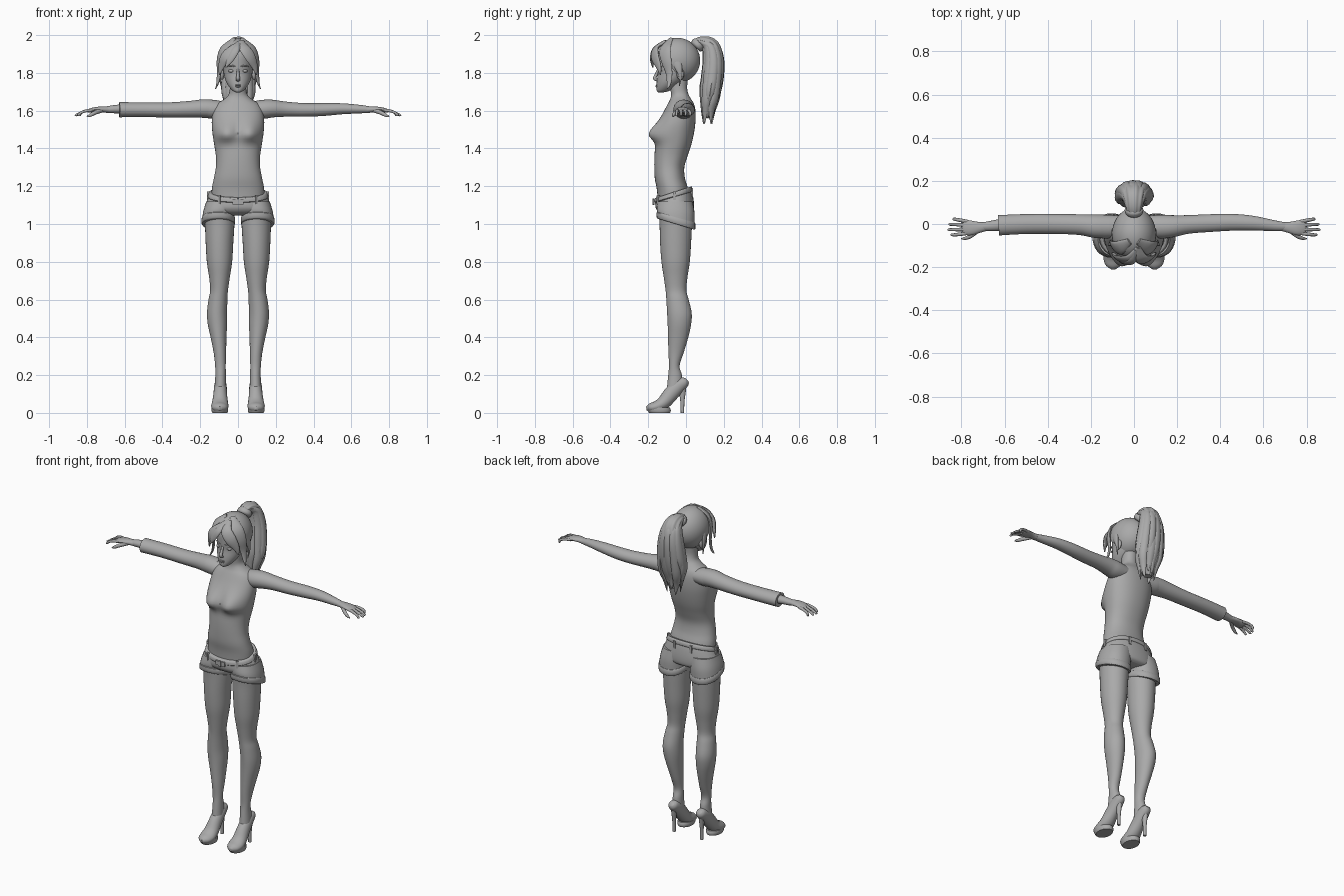
import bpy, bmesh, math
from mathutils import Vector

mat = bpy.data.materials.new("plain_grey")
mat.diffuse_color = (0.4, 0.4, 0.4, 1)


def finish(bm, name):
    bmesh.ops.recalc_face_normals(bm, faces=bm.faces)
    me = bpy.data.meshes.new(name)
    bm.to_mesh(me)
    bm.free()
    me.materials.append(mat)
    ob = bpy.data.objects.new(name, me)
    bpy.context.collection.objects.link(ob)
    return ob


def smooth_rows(rows, sub):
    """Catmull-Rom interpolation of all the numbers in the rows."""
    out = []
    for i in range(len(rows) - 1):
        p0, p1, p2 = rows[max(i - 1, 0)], rows[i], rows[i + 1]
        p3 = rows[min(i + 2, len(rows) - 1)]
        for k in range(sub):
            t = k / sub
            out.append([0.5 * (2 * b + (c - a) * t + (2 * a - 5 * b + 4 * c - d) * t * t
                               + (3 * b - a - 3 * c + d) * t ** 3)
                        for a, b, c, d in zip(p0, p1, p2, p3)])
    return out + [list(rows[-1])]


def skin(name, rings):
    bm = bmesh.new()
    vs = [[bm.verts.new(p) for p in r] for r in rings]
    n = len(vs[0])
    for a, b in zip(vs, vs[1:]):
        for i in range(n):
            bm.faces.new((a[i], a[(i + 1) % n], b[(i + 1) % n], b[i]))
    bm.faces.new(vs[0])
    bm.faces.new(vs[-1])
    return finish(bm, name)


def oval(a, b, segs, power=2.0):
    for i in range(segs):
        t = 2 * math.pi * i / segs
        c, s = math.cos(t), math.sin(t)
        yield (a * math.copysign(abs(c) ** (2 / power), c),
               b * math.copysign(abs(s) ** (2 / power), s))


def body_loft(name, rows, sx=1, segs=32, sub=4, power=2.2):
    """Rows: z, centre x, half width, front y, back y, tilt along y."""
    rings = []
    for z, cx, hx, yf, yb, tilt in smooth_rows(rows, sub):
        ring = []
        for u, v in oval(hx, (yb - yf) / 2, segs, power):
            y = (yf + yb) / 2 + v
            ring.append(Vector((sx * (cx + u), y, z + tilt * (y + 0.055))))
        rings.append(ring)
    return skin(name, rings)


def path_loft(name, rows, side=None, centre=None, sx=1, segs=16, sub=4, ridge=0.0):
    """Rows: x, y, z, half size along side, half size across it."""
    pts = smooth_rows(rows, sub)
    P = [Vector(p[:3]) for p in pts]
    rings = []
    for i, p in enumerate(P):
        t = (P[min(i + 1, len(P) - 1)] - P[max(i - 1, 0)]).normalized()
        s = t.cross(p - Vector(centre)) if centre else Vector(side)
        s = (s - t * s.dot(t)).normalized()
        n = t.cross(s)
        ring = []
        for k, (u, v) in enumerate(oval(max(pts[i][3], .001), max(pts[i][4], .001), segs)):
            g = 1 + ridge * math.cos(9 * 2 * math.pi * k / segs)
            q = p + s * u * g + n * v * g
            ring.append(Vector((sx * q.x, q.y, q.z)))
        rings.append(ring)
    return skin(name, rings)


def ball(name, c, r, segs=16):
    bm = bmesh.new()
    bmesh.ops.create_uvsphere(bm, u_segments=segs, v_segments=segs // 2 + 2, radius=1)
    for v in bm.verts:
        v.co = Vector([c[i] + v.co[i] * r[i] for i in range(3)])
    return finish(bm, name)


def box(name, c, size, turn=0.0):
    bm = bmesh.new()
    bmesh.ops.create_cube(bm, size=1)
    for v in bm.verts:
        v.co = Vector((v.co.x * size[0], v.co.y * size[1], v.co.z * size[2]))
    ob = finish(bm, name)
    ob.location, ob.rotation_euler = c, (0, 0, turn)
    return ob


# Torso and neck
torso = body_loft("torso", [
    (1.10, 0, .138, -.148, .02, 0), (1.18, 0, .139, -.154, .012, 0),
    (1.24, 0, .128, -.165, -.005, 0), (1.30, 0, .117, -.168, -.009, 0),
    (1.36, 0, .117, -.167, .008, 0), (1.42, 0, .126, -.163, .028, 0),
    (1.48, 0, .135, -.162, .042, 0), (1.54, 0, .139, -.145, .05, 0),
    (1.60, 0, .132, -.115, .05, 0), (1.635, 0, .112, -.097, .042, 0),
    (1.66, 0, .075, -.084, .028, 0), (1.685, 0, .05, -.079, .014, 0),
    (1.72, 0, .043, -.083, .006, 0), (1.77, 0, .043, -.085, .01, 0)], segs=48)
for v in torso.data.vertices:  # bust
    x, y, z = v.co
    if y < -.06:
        h = .06 if z > 1.475 else .038
        v.co.y -= .043 * math.exp(-((abs(x) - .065) / .055) ** 2 - ((z - 1.475) / h) ** 2)

# Shorts: seat, waistband, belt loops, buckle
body_loft("shorts_seat", [
    (1.165, 0, .148, -.159, .026, .3), (1.13, 0, .162, -.162, .036, .25),
    (1.09, 0, .176, -.158, .043, .1), (1.06, 0, .165, -.142, .04, 0),
    (1.045, 0, .12, -.11, .02, 0)])
body_loft("waistband", [
    (1.172, 0, .148, -.161, .026, .32), (1.17, 0, .153, -.166, .031, .32),
    (1.15, 0, .16, -.168, .037, .3), (1.145, 0, .155, -.162, .033, .3)], sub=2)
box("buckle", (0, -.168, 1.117), (.06, .012, .026))
box("buckle_bar", (0, -.174, 1.117), (.012, .008, .034))
for s in (-1, 1):
    box("front_loop", (s * .098, -.147, 1.128), (.014, .012, .045), s * .5)
    box("side_loop", (s * .158, -.06, 1.15), (.012, .016, .045))
    box("back_loop", (s * .055, .03, 1.165), (.014, .014, .045))

# Head, face and ears
body_loft("head", [
    (1.697, 0, .012, -.148, -.12, 0), (1.706, 0, .029, -.155, -.085, 0),
    (1.73, 0, .05, -.156, -.05, 0), (1.76, 0, .066, -.154, -.01, 0),
    (1.80, 0, .076, -.149, .03, 0), (1.84, 0, .08, -.152, .05, 0),
    (1.90, 0, .08, -.15, .055, 0), (1.95, 0, .06, -.12, .035, 0),
    (1.972, 0, .03, -.08, .005, 0)], power=2)
path_loft("nose", [(0, -.146, 1.82, .006, .006), (0, -.158, 1.79, .008, .008),
                   (0, -.166, 1.771, .011, .009), (0, -.152, 1.76, .011, .006)], side=(1, 0, 0))
ball("upper_lip", (0, -.154, 1.735), (.016, .007, .004))
ball("lower_lip", (0, -.154, 1.728), (.013, .007, .005))
for s in (-1, 1):
    ball("eye", (s * .034, -.133, 1.81), (.017, .013, .009))
    path_loft("eyebrow", [(.014, -.15, 1.832, .003, .003), (.034, -.147, 1.839, .004, .003),
                          (.056, -.128, 1.834, .002, .002)], side=(0, 0, 1), sx=s, segs=8)
    ball("ear", (s * .085, -.03, 1.795), (.012, .02, .032))

# Hair cap cut open over the face
bm = bmesh.new()
bmesh.ops.create_uvsphere(bm, u_segments=40, v_segments=24, radius=1)
for v in bm.verts:
    v.co = Vector((v.co.x * .102, -.048 + v.co.y * .123, 1.866 + v.co.z * .12))
bmesh.ops.bisect_plane(bm, geom=bm.verts[:] + bm.edges[:] + bm.faces[:],
                       plane_co=(0, -.07, 1.82), plane_no=(0, -.2, -.18), clear_outer=True)
finish(bm, "hair_cap")

# Parted fringe and side locks
C = (0, -.045, 1.85)
for s, shift in ((-1, .02), (1, -.02)):
    path_loft("fringe", [(-shift, -.11, 1.968, .012, .008), (.025 - shift / 2, -.16, 1.93, .03, .01),
                         (.065, -.164, 1.885, .032, .01), (.088, -.145, 1.835, .02, .009),
                         (.098, -.135, 1.79, .003, .003)], centre=C, sx=s)
    path_loft("side_lock", [(.02, -.08, 1.98, .015, .008), (.07, -.11, 1.93, .035, .01),
                            (.094, -.105, 1.87, .032, .01), (.1, -.09, 1.80, .02, .008),
                            (.108, -.09, 1.745, .012, .006), (.12, -.1, 1.715, .002, .002)],
              centre=C, sx=s)
    path_loft("temple_lock", [(.09, -.06, 1.88, .025, .008), (.097, -.04, 1.83, .02, .008),
                              (.096, -.03, 1.78, .008, .006), (.09, -.035, 1.73, .002, .002)],
              centre=C, sx=s)
path_loft("fringe_tip", [(.01, -.12, 1.965, .01, .006), (-.01, -.17, 1.925, .02, .009),
                         (-.04, -.18, 1.875, .02, .008), (-.065, -.176, 1.83, .003, .003)], centre=C)

# Ponytail with a band and loose strands
tail = [(.045, 1.95, .03, .025), (.085, 1.965, .038, .028), (.13, 1.94, .052, .045),
        (.145, 1.87, .07, .052), (.14, 1.78, .084, .055), (.128, 1.70, .088, .053),
        (.118, 1.63, .065, .04), (.115, 1.56, .025, .02)]
path_loft("ponytail", [(0, y, z, w, d) for y, z, w, d in tail], side=(1, 0, 0), segs=54, ridge=.05)
path_loft("hair_band", [(0, .05, 1.935, .03, .03), (0, .057, 1.942, .042, .038),
                        (0, .07, 1.955, .042, .038), (0, .077, 1.962, .03, .03)], side=(1, 0, 0))
for i in range(11):
    a = 2 * math.pi * i / 11
    drop = (0, .03, -.015)[i % 3]
    rows = []
    for k, (y, z, w, d) in enumerate(tail[1:]):
        r = (.012, .02, .026, .028, .025, .018, .002)[k]
        flare = 1.0 if k < 6 else 1.9
        rows.append((math.cos(a) * w * .85 * flare, y + math.sin(a) * d * .8 * flare,
                     z - (drop if k > 3 else 0), r, r * .6))
    path_loft("ponytail_strand", rows, side=(-math.sin(a), math.cos(a), .01), segs=10)

# Arms and hands
for s in (-1, 1):
    path_loft("arm", [
        (.06, -.012, 1.604, .05, .042), (.13, -.012, 1.607, .055, .05),
        (.18, -.01, 1.611, .051, .047), (.25, -.002, 1.608, .043, .04),
        (.35, .004, 1.604, .041, .036), (.45, .008, 1.606, .039, .034),
        (.55, .004, 1.61, .034, .029), (.65, -.008, 1.608, .025, .022),
        (.70, -.012, 1.605, .02, .017)], side=(0, 1, 0), sx=s, segs=24)
    path_loft("palm", [
        (.685, -.012, 1.605, .02, .017), (.72, -.016, 1.607, .026, .015),
        (.755, -.018, 1.606, .034, .013), (.785, -.016, 1.6, .034, .011),
        (.797, -.016, 1.597, .026, .007)], side=(0, 1, 0), sx=s)
    for i, tip in enumerate((.85, .862, .858, .84)):
        y0, y1 = -.043 + .018 * i, -.05 + .024 * i
        path_loft("finger", [
            (.77, y0, 1.602, .008, .008), (.80, (y0 + y1) / 2, 1.6, .0085, .008),
            (.83, y1, 1.59, .0075, .007), (tip - .004, y1, 1.576, .006, .006),
            (tip, y1, 1.573, .002, .002)], side=(0, 1, 0), sx=s, segs=10)
    path_loft("thumb", [
        (.72, -.028, 1.602, .012, .01), (.755, -.055, 1.59, .011, .01),
        (.78, -.066, 1.577, .009, .008), (.8, -.068, 1.568, .003, .003)],
        side=(0, 0, 1), sx=s, segs=10)

# Single long sleeve
path_loft("sleeve", [
    (.12, -.012, 1.607, .054, .049), (.18, -.01, 1.611, .054, .049),
    (.25, -.003, 1.608, .048, .044), (.36, 0, 1.604, .046, .04),
    (.50, 0, 1.605, .046, .039), (.628, -.006, 1.605, .047, .04)],
    side=(0, 1, 0), sx=-1, segs=32)

for s in (-1, 1):
    # Shorts legs with turned cuffs
    body_loft("shorts_leg", [
        (1.12, .085, .083, -.15, .035, 0), (1.07, .098, .085, -.155, .045, -.1),
        (1.03, .104, .085, -.152, .045, -.27), (1.0, .104, .085, -.149, .044, -.3)], s)
    body_loft("shorts_cuff", [
        (1.036, .104, .083, -.15, .044, -.28), (1.033, .104, .088, -.156, .049, -.28),
        (1.005, .104, .089, -.155, .049, -.3), (1.0, .104, .083, -.149, .043, -.3)], s, sub=2)
    # Leg
    body_loft("leg", [
        (1.06, .1, .078, -.145, .035, 0), (1.0, .097, .078, -.14, .032, 0),
        (.90, .098, .073, -.137, .027, 0), (.80, .098, .067, -.13, .02, 0),
        (.72, .098, .055, -.118, .008, 0), (.65, .1, .047, -.108, .002, 0),
        (.60, .106, .05, -.104, .014, 0), (.53, .111, .053, -.1, .03, 0),
        (.47, .109, .051, -.097, .027, 0), (.40, .103, .042, -.095, .012, 0),
        (.32, .096, .033, -.093, -.012, 0), (.25, .093, .028, -.09, -.034, 0),
        (.20, .092, .028, -.094, -.022, 0), (.14, .093, .03, -.1, -.02, 0)], s, power=2)
    # High-heeled shoe
    path_loft("shoe", [
        (.093, .006, .175, .015, .012), (.093, -.006, .165, .027, .028),
        (.093, -.04, .142, .033, .038), (.094, -.08, .1, .036, .04),
        (.095, -.118, .055, .042, .036), (.096, -.155, .034, .046, .03),
        (.096, -.19, .027, .036, .023), (.096, -.21, .024, .01, .01)],
        side=(1, 0, 0), sx=s, segs=20)
    body_loft("platform_sole", [(0, .096, .04, -.195, -.085, 0),
                                (.012, .096, .044, -.203, -.08, 0),
                                (.028, .096, .044, -.206, -.085, 0)], s, sub=2, power=2)
    body_loft("heel_spike", [(0, .093, .009, -.028, -.01, 0), (.06, .093, .01, -.03, -.008, 0),
                             (.12, .093, .015, -.04, 0, 0), (.17, .093, .025, -.055, .005, 0)],
              s, segs=16, power=2)

bpy.ops.object.select_all(action='SELECT')
bpy.context.view_layer.objects.active = torso
bpy.ops.object.shade_smooth_by_angle(angle=math.radians(45))
